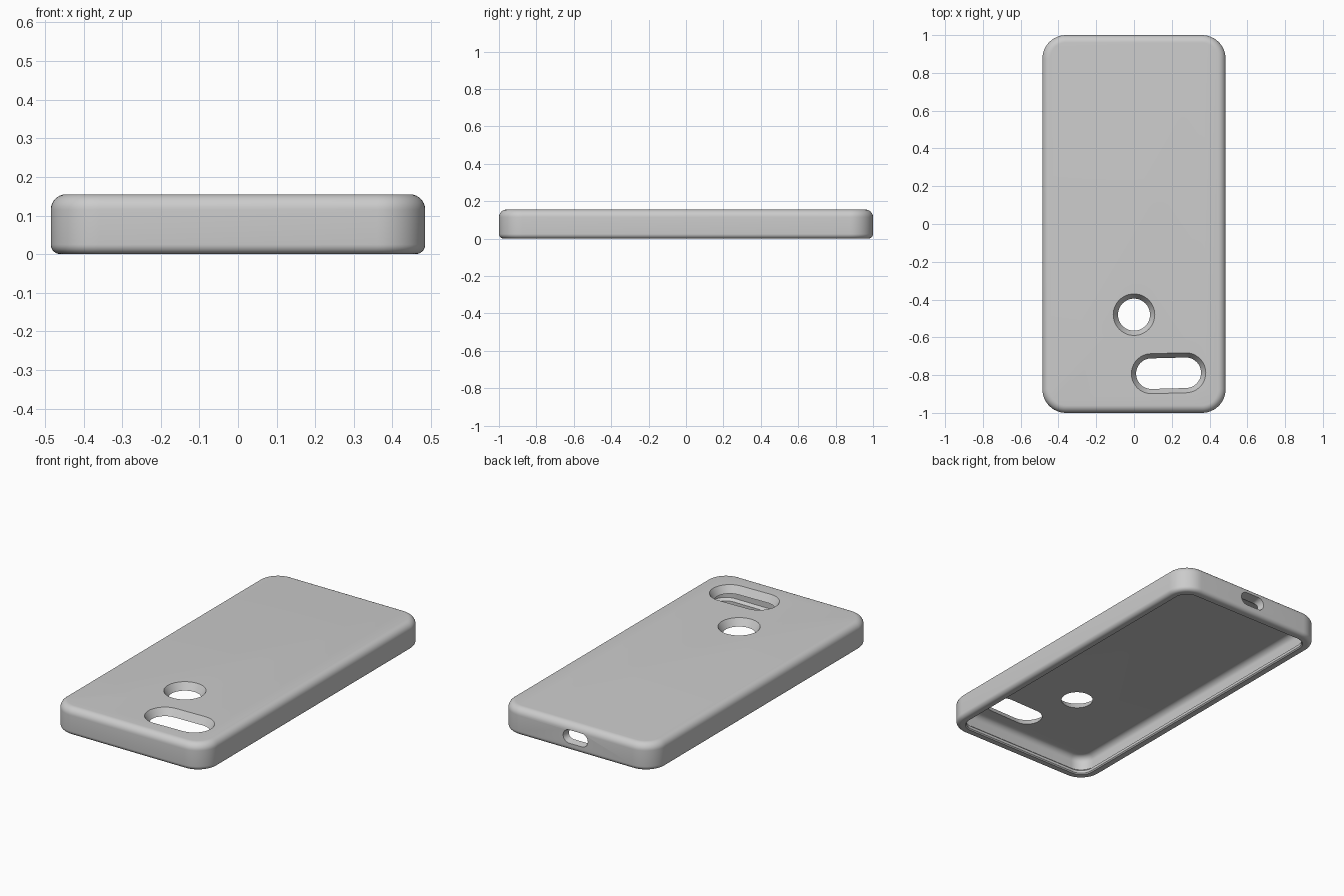
import bpy, bmesh, math
from mathutils import Matrix

cube = bpy.data.objects.get("Cube")
if cube:
    bpy.data.objects.remove(cube, do_unlink=True)


def rounded_ring(hx, hy, r, z, steps=12):
    """Points of a rounded rectangle at height z."""
    points = []
    for corner, (sx, sy) in enumerate([(1, 1), (-1, 1), (-1, -1), (1, -1)]):
        for i in range(steps + 1):
            a = (corner + i / steps) * math.pi / 2
            points.append((sx * (hx - r) + r * math.cos(a),
                           sy * (hy - r) + r * math.sin(a), z))
    return points


def loft(name, hx, hy, r, profile, matrix=Matrix()):
    """Closed solid through rounded rectangles, one per (inset, height)."""
    bm = bmesh.new()
    rings = [[bm.verts.new(p) for p in rounded_ring(hx - t, hy - t, r - t, z)]
             for t, z in profile]
    for a, b in zip(rings, rings[1:]):
        for i in range(len(a)):
            j = (i + 1) % len(a)
            bm.faces.new((a[i], a[j], b[j], b[i]))
    bm.faces.new(rings[0])
    bm.faces.new(rings[-1])
    bmesh.ops.remove_doubles(bm, verts=bm.verts, dist=1e-5)
    bmesh.ops.recalc_face_normals(bm, faces=bm.faces)
    bm.transform(matrix)
    mesh = bpy.data.meshes.new(name)
    bm.to_mesh(mesh)
    bm.free()
    obj = bpy.data.objects.new(name, mesh)
    bpy.context.collection.objects.link(obj)
    return obj


def fillet(t, z, r, start, end, steps=8):
    """Arc of (inset, height) points round a centre, angles in degrees."""
    arc = []
    for i in range(steps + 1):
        a = math.radians(start + (end - start) * i / steps)
        arc.append((t - r * math.cos(a), z + r * math.sin(a)))
    return arc


# Shell section: ceiling, inner wall, retaining lip, rim, outer wall, back
HEIGHT, CEILING = 0.155, 0.115
section = fillet(0.075, CEILING - 0.035, 0.035, 90, 0)
section += [(0.04, 0.035), (0.055, 0.022), (0.055, 0.006), (0.049, 0)]
section += fillet(0.025, 0.025, 0.025, -90, 0)
section += fillet(0.04, HEIGHT - 0.04, 0.04, 0, 90)
case = loft("phone_case", 0.485, 1.0, 0.125, section)

# Tapered openings: round hole, camera slot and end port
taper = [(-0.0156, 0.025), (0.047, -0.075)]
round_at = Matrix.Translation((0, -0.48, HEIGHT))
slot_at = Matrix.Translation((0.183, -0.79, HEIGHT)) @ Matrix.Rotation(math.radians(1.5), 4, 'Z')
port_at = Matrix.Translation((0, 1, 0.08)) @ Matrix.Rotation(-math.pi / 2, 4, 'X')
cutters = [
    loft("round_hole_cutter", 0.11, 0.11, 0.11, taper, round_at),
    loft("camera_slot_cutter", 0.197, 0.106, 0.106, taper, slot_at),
    loft("port_cutter", 0.078, 0.038, 0.038, [(-0.004, 0.02), (0.02, -0.1)], port_at),
]
for cutter in cutters:
    cutter.hide_render = True
    mod = case.modifiers.new(cutter.name, 'BOOLEAN')
    mod.operation = 'DIFFERENCE'
    mod.solver = 'EXACT'
    mod.object = cutter

# Apply the cuts and drop the cutters
graph = bpy.context.evaluated_depsgraph_get()
cut_mesh = bpy.data.meshes.new_from_object(case.evaluated_get(graph))
case.modifiers.clear()
case.data = cut_mesh
for cutter in cutters:
    bpy.data.objects.remove(cutter, do_unlink=True)

# Single grey material
grey = bpy.data.materials.new("case_grey")
grey.use_nodes = True
color = (0.6, 0.6, 0.6, 1)
grey.diffuse_color = color
grey.node_tree.nodes["Principled BSDF"].inputs["Base Color"].default_value = color
case.data.materials.clear()
case.data.materials.append(grey)

# Smooth shading with crisp opening edges
bpy.ops.object.select_all(action='DESELECT')
case.select_set(True)
bpy.context.view_layer.objects.active = case
bpy.ops.object.shade_smooth_by_angle(angle=math.radians(30))
